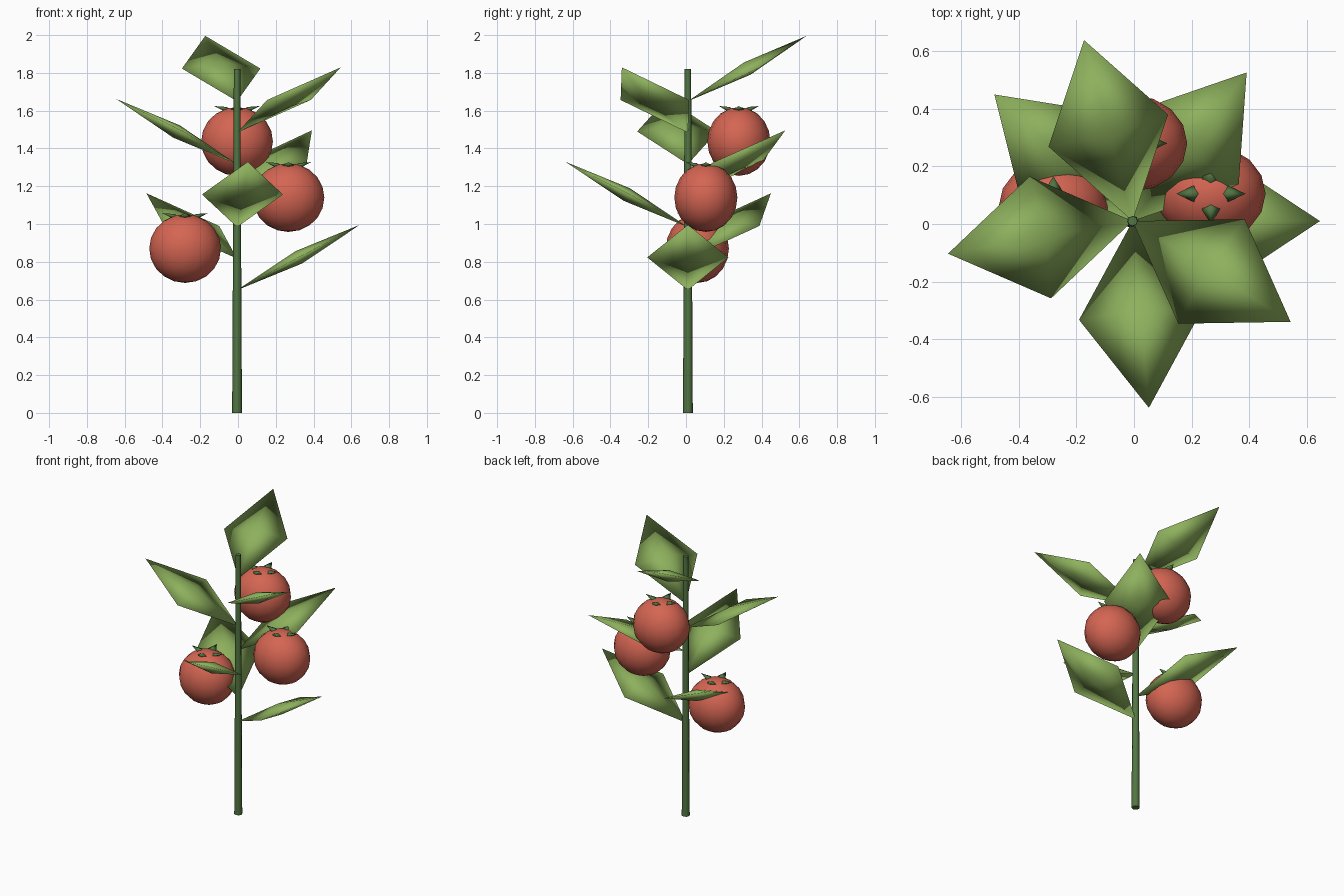
import bpy, bmesh, math
from mathutils import Matrix, Vector

cube = bpy.data.objects.get("Cube")
if cube:
    bpy.data.objects.remove(cube, do_unlink=True)


def material(name, rgb):
    mat = bpy.data.materials.new(name)
    mat.use_nodes = True
    color = (*rgb, 1)
    mat.diffuse_color = color
    mat.node_tree.nodes["Principled BSDF"].inputs["Base Color"].default_value = color
    return mat


LEAF = material("leaf green", (0.27, 0.44, 0.11))
STEM = material("stem green", (0.085, 0.18, 0.055))
RED = material("fruit red", (0.66, 0.13, 0.085))
AXIS = Vector((-0.005, 0.01, 0))


def finish(bm, name, mat, smooth=True):
    bmesh.ops.recalc_face_normals(bm, faces=bm.faces[:])
    for face in bm.faces:
        face.smooth = smooth
    mesh = bpy.data.meshes.new(name)
    bm.to_mesh(mesh)
    bm.free()
    mesh.materials.append(mat)
    obj = bpy.data.objects.new(name, mesh)
    bpy.context.collection.objects.link(obj)
    return obj


def add_blade(bm, matrix, length, half_width, half_thick):
    """Flattened octahedron growing along local +x from the origin."""
    mid = length / 2
    ends = [bm.verts.new(matrix @ Vector((x, 0, 0))) for x in (0, length)]
    sides = [bm.verts.new(matrix @ Vector((mid, s * half_width, 0))) for s in (-1, 1)]
    poles = [bm.verts.new(matrix @ Vector((mid, 0, s * half_thick))) for s in (-1, 1)]
    for end in ends:
        for side in sides:
            for pole in poles:
                bm.faces.new((end, side, pole))


def aim(azimuth, pitch):
    return Matrix.Rotation(azimuth, 4, "Z") @ Matrix.Rotation(-pitch, 4, "Y")


# Tapered stem
bm = bmesh.new()
bmesh.ops.create_cone(bm, cap_ends=True, segments=8, radius1=0.026, radius2=0.017,
                      depth=1.82, matrix=Matrix.Translation(AXIS + Vector((0, 0, 0.91))))
stem = finish(bm, "stem", STEM)
bpy.context.view_layer.objects.active = stem
stem.select_set(True)
bpy.ops.object.shade_smooth_by_angle(angle=math.radians(50))
stem.select_set(False)

# Leaves spiralling up the stem
for i in range(7):
    bm = bmesh.new()
    base = AXIS + Vector((0, 0, 0.65 + i / 6))
    add_blade(bm, Matrix.Translation(base) @ aim(math.radians(137.5 * i), math.radians(28)),
              0.737, 0.215, 0.037)
    finish(bm, f"leaf_{i + 1}", LEAF)

# Fruits with four pointed sepals each
SQUASH = Matrix.Diagonal((0.19, 0.167, 0.182, 1))
for i, center in enumerate([(-0.28, 0.06, 0.87), (0.267, 0.105, 1.14), (-0.005, 0.28, 1.437)]):
    place = Matrix.Translation(center)
    bm = bmesh.new()
    bmesh.ops.create_uvsphere(bm, u_segments=16, v_segments=10, radius=1, matrix=place @ SQUASH)
    finish(bm, f"fruit_{i + 1}", RED)

    bm = bmesh.new()
    crown = place @ Matrix.Translation((0, 0, 0.153)) @ Matrix.Diagonal((1, 0.88, 1, 1))
    for k in range(4):
        add_blade(bm, crown @ aim(k * math.pi / 2, math.radians(16)), 0.125, 0.032, 0.013)
    finish(bm, f"fruit_crown_{i + 1}", STEM)
